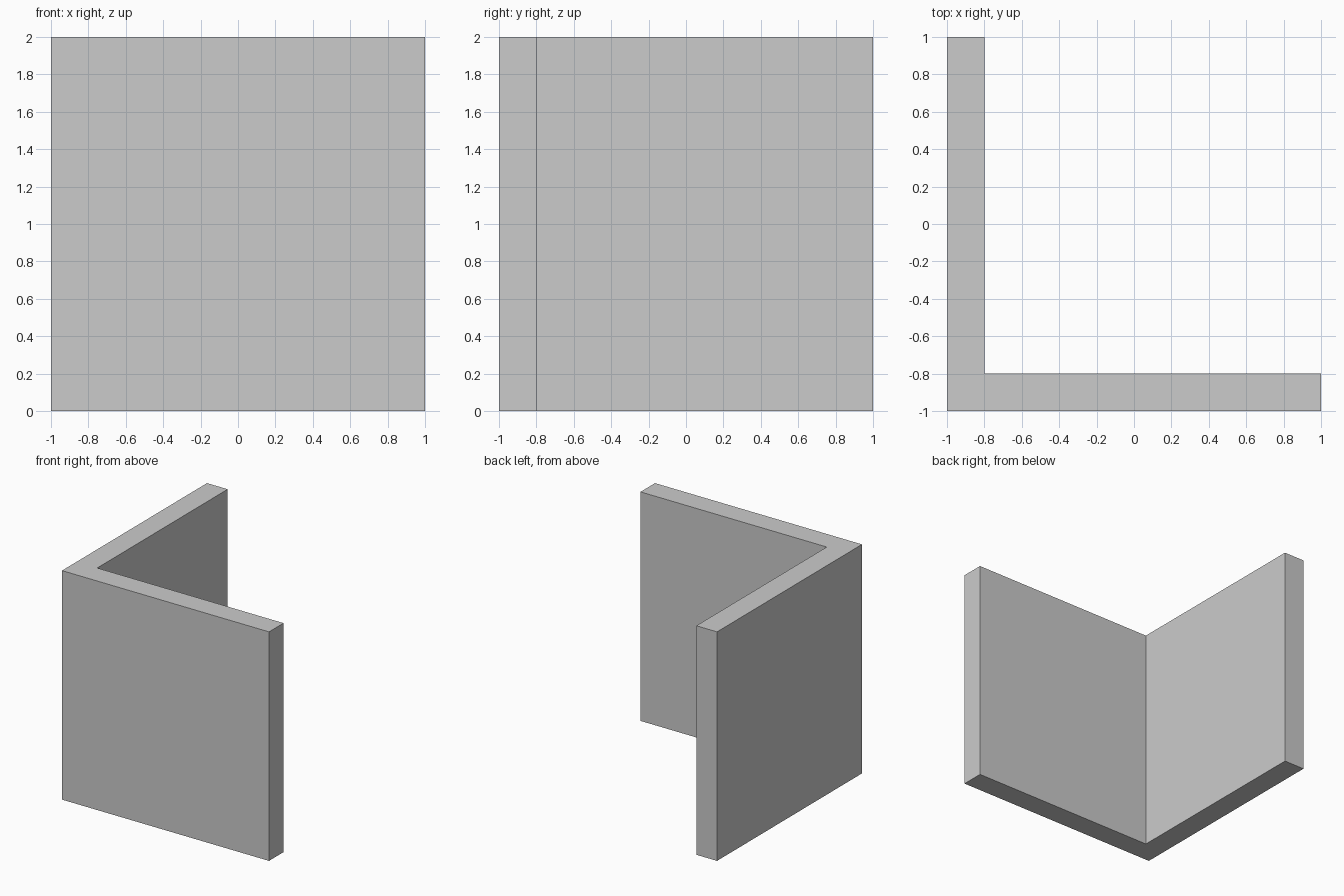
import bpy, bmesh

if "Cube" in bpy.data.objects:
    bpy.data.objects.remove(bpy.data.objects["Cube"])

HALF, THICK, HEIGHT = 1.0, 0.2, 2.0
INNER = -HALF + THICK

# Corner wall: L-shaped footprint extruded upward
profile = [(-HALF, -HALF), (HALF, -HALF), (HALF, INNER),
           (INNER, INNER), (INNER, HALF), (-HALF, HALF)]
bm = bmesh.new()
base = bm.faces.new([bm.verts.new((x, y, 0)) for x, y in profile])
top = bmesh.ops.extrude_face_region(bm, geom=[base], use_keep_orig=True)
top_verts = [g for g in top["geom"] if isinstance(g, bmesh.types.BMVert)]
bmesh.ops.translate(bm, verts=top_verts, vec=(0, 0, HEIGHT))
bmesh.ops.recalc_face_normals(bm, faces=bm.faces)

mesh = bpy.data.meshes.new("corner_wall")
bm.to_mesh(mesh)
bm.free()
bpy.context.collection.objects.link(bpy.data.objects.new("corner_wall", mesh))
